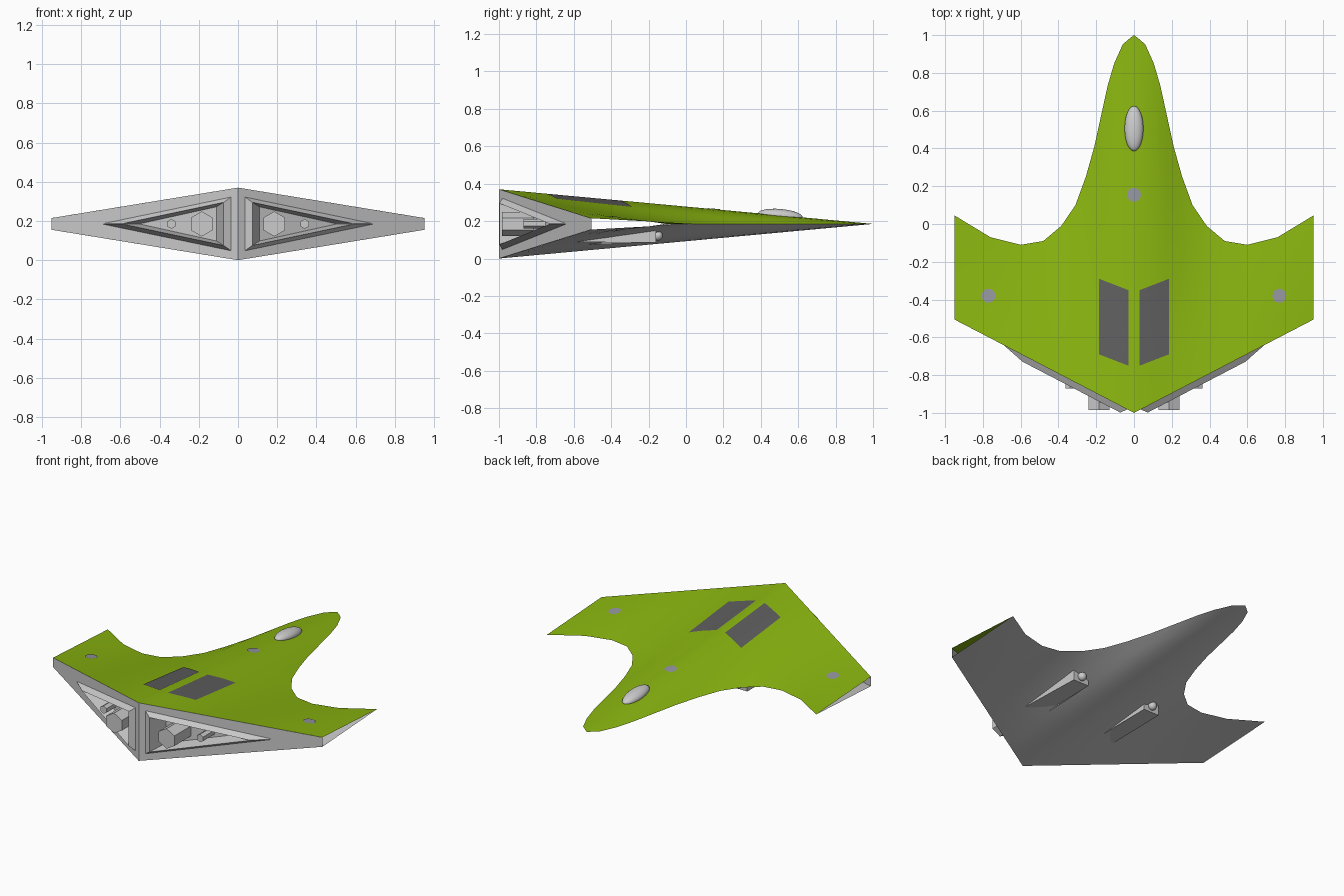
import bpy, bmesh, math
from mathutils import Vector

if "Cube" in bpy.data.objects:
    bpy.data.objects.remove(bpy.data.objects["Cube"])

MID, HALF = 0.185, 0.185
# right half of the leading edge, nose to wing tip
EDGE = [(0, 1.0), (0.03, 0.977), (0.06, 0.95), (0.105, 0.85), (0.14, 0.73), (0.175, 0.57),
        (0.21, 0.41), (0.255, 0.25), (0.31, 0.10), (0.385, -0.01), (0.48, -0.09),
        (0.60, -0.11), (0.76, -0.07), (0.95, 0.045)]


def material(name, rgb):
    m = bpy.data.materials.new(name)
    m.diffuse_color = (*rgb, 1)
    m.use_nodes = True
    m.node_tree.nodes["Principled BSDF"].inputs["Base Color"].default_value = m.diffuse_color
    return m


GREEN = material("green", (0.25, 0.46, 0.005))
DARK = material("dark_grey", (0.11, 0.11, 0.11))
SPOT = material("spot_grey", (0.29, 0.30, 0.34))


def rear_y(x):
    return -1 + 0.52 * abs(x)


def hull_z(x, y, side=1):
    """Height of the upper (1) or lower (-1) skin."""
    x = abs(x)
    for (x0, y0), (x1, y1) in zip(EDGE, EDGE[1:]):
        if x <= x1:
            front = y0 + (y1 - y0) * (x - x0) / (x1 - x0)
            break
    t = (front - y) / (front - rear_y(x))
    return MID + side * t * (HALF - 0.163 * x)


def build(name, polys, out, mat=None, smooth=False):
    """Mesh from polygons given as point lists, normals facing 'out'."""
    bm = bmesh.new()
    for p in polys:
        bm.faces.new([bm.verts.new(v) for v in p])
    bmesh.ops.remove_doubles(bm, verts=bm.verts, dist=0.0005)
    bmesh.ops.recalc_face_normals(bm, faces=bm.faces)
    if sum(f.normal.dot(Vector(out)) * f.calc_area() for f in bm.faces) < 0:
        bmesh.ops.reverse_faces(bm, faces=bm.faces)
    me = bpy.data.meshes.new(name)
    bm.to_mesh(me)
    bm.free()
    ob = bpy.data.objects.new(name, me)
    bpy.context.collection.objects.link(ob)
    if mat:
        me.materials.append(mat)
    if smooth:
        bpy.ops.object.select_all(action='DESELECT')
        ob.select_set(True)
        bpy.context.view_layer.objects.active = ob
        bpy.ops.object.shade_smooth_by_angle(angle=math.radians(30))
    return ob


# upper and lower hull skins, ruled from leading edge to rear edge
ROWS = 6


def skin(name, side, mat):
    polys = []
    for s in (1, -1):
        def pt(i, j):
            x, f = EDGE[i]
            y = f + (rear_y(x) - f) * j / ROWS
            return (s * x, y, hull_z(x, y, side))
        for i in range(len(EDGE) - 1):
            for j in range(ROWS):
                polys.append([pt(i, j), pt(i + 1, j), pt(i + 1, j + 1), pt(i, j + 1)])
    build(name, polys, (0, 0, side), mat, True)


skin("upper_hull", 1, GREEN)
skin("lower_hull", -1, None)

# rear wall with raised triangular frames and recessed engine bays
LOOPS = [(0, 0.95, 0.185, 0.030, 0), (0.035, 0.69, 0.137, 0.001, 0),
         (0.073, 0.59, 0.110, 0.001, 0.036), (0.11, 0.50, 0.087, 0.001, -0.06)]
polys = []
for s in (1, -1):
    rings = []
    for xa, xb, ha, hb, d in LOOPS:
        rings.append([(s * x, rear_y(x) - d, MID + h)
                      for x, h in ((xa, ha), (xb, hb), (xb, -hb), (xa, -ha))])
    for k, (a, b) in enumerate(zip(rings, rings[1:])):
        for i in range(4):
            if k == 0 and i == 1:   # blunt tip end of the flat wall
                polys.append([a[1], a[2], b[2], b[1]])
            else:
                n = (i + 1) % 4
                polys.append([a[i], a[n], b[n], b[i]])
    polys.append(rings[-1])
build("rear_wall", polys, (0, -1, 0))


# hexagonal engine nozzles
def nozzle(name, x, r, y0, y1):
    bpy.ops.mesh.primitive_cylinder_add(vertices=6, radius=r, depth=y1 - y0,
                                        location=(x, (y0 + y1) / 2, MID),
                                        rotation=(math.pi / 2, 0, 0))
    bpy.context.object.name = name


for s, tag in ((1, "right"), (-1, "left")):
    nozzle("main_nozzle_" + tag, s * 0.185, 0.064, -0.985, -0.78)
    nozzle("small_nozzle_" + tag, s * 0.34, 0.025, -0.87, -0.74)

    # dark panels lying on the upper hull
    N = 6
    polys = []
    for i in range(N):
        for j in range(N):
            quad = []
            for u, v in ((i, j), (i + 1, j), (i + 1, j + 1), (i, j + 1)):
                x = 0.03 + 0.155 * u / N
                y = -0.75 + 0.06 * u / N + 0.40 * v / N
                quad.append((s * x, y, hull_z(x, y) + 0.003))
            polys.append(quad)
    build("back_panel_" + tag, polys, (0, 0, 1), DARK, True)

    # wedge gun pods under the wings, sunk into the lower hull
    a, b, c, d = [(s * x, -0.16) for x in (0.21, 0.32)] + [(s * x, -0.58) for x in (0.33, 0.205)]
    low = [(*a, 0.085), (*b, 0.085), (*c, 0.088), (*d, 0.085)]
    top = [(x, y, hull_z(x, y, -1) + 0.005) for x, y in (a, b, c, d)]
    polys = [low, top] + [[low[i], low[(i + 1) % 4], top[(i + 1) % 4], top[i]] for i in range(4)]
    build("gun_pod_" + tag, polys, (0, 0, 0))
    bpy.ops.mesh.primitive_uv_sphere_add(segments=12, ring_count=8, radius=0.026,
                                         location=(s * 0.265, -0.15, 0.122))
    bpy.context.object.name = "gun_tip_" + tag
    bpy.ops.object.shade_smooth()

# cockpit canopy
bpy.ops.mesh.primitive_uv_sphere_add(segments=24, ring_count=12, radius=1,
                                     location=(0, 0.505, hull_z(0, 0.505)),
                                     rotation=(-math.atan(0.0925), 0, 0))
canopy = bpy.context.object
canopy.name = "canopy"
canopy.scale = (0.05, 0.12, 0.034)
bpy.ops.object.shade_smooth()

# round spots on the upper hull
for name, cx, cy in (("spot_nose", 0, 0.155), ("spot_right", 0.77, -0.38), ("spot_left", -0.77, -0.38)):
    polys = []
    ring = []
    for k in range(16):
        t = math.tau * k / 16
        x, y = cx + 0.037 * math.cos(t), cy + 0.037 * math.sin(t)
        ring.append((x, y, hull_z(x, y) + 0.003))
    centre = (cx, cy, hull_z(cx, cy) + 0.003)
    for k in range(16):
        polys.append([centre, ring[k], ring[(k + 1) % 16]])
    build(name, polys, (0, 0, 1), SPOT, True)
